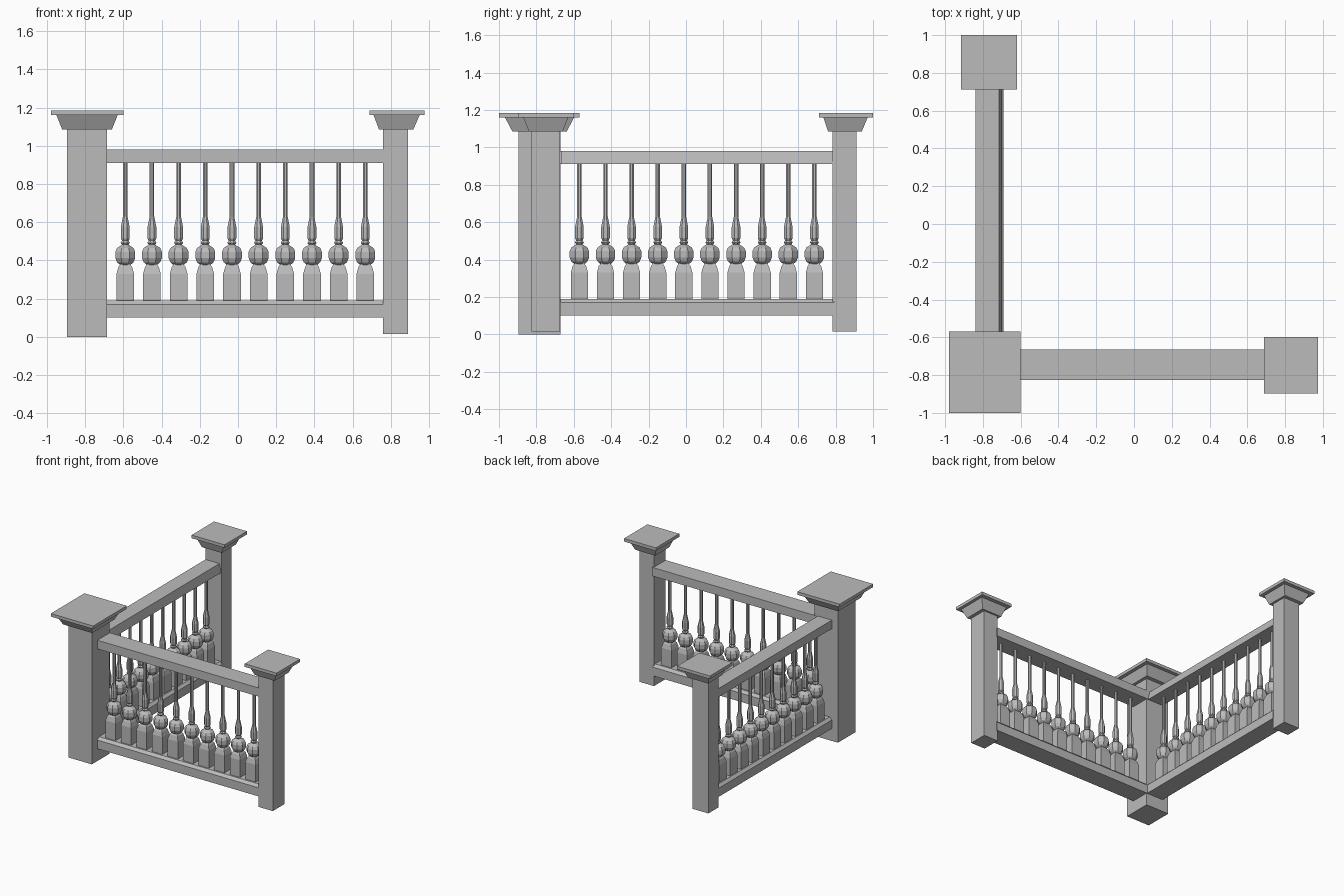
import bpy, bmesh, math

if "Cube" in bpy.data.objects:
    bpy.data.objects.remove(bpy.data.objects["Cube"])

stone = bpy.data.materials.new("grey stone")
stone.diffuse_color = (0.5, 0.5, 0.5, 1)
stone.use_nodes = True
stone.node_tree.nodes["Principled BSDF"].inputs["Base Color"].default_value = stone.diffuse_color


def loft(bm, rings):
    """Skin a list of equal-length closed point rings and cap the ends."""
    loops = [[bm.verts.new(p) for p in ring] for ring in rings]
    n = len(loops[0])
    for a, b in zip(loops, loops[1:]):
        for i in range(n):
            j = (i + 1) % n
            bm.faces.new((a[i], a[j], b[j], b[i]))
    bm.faces.new(loops[0][::-1])
    bm.faces.new(loops[-1])


def finish(name, bm):
    bmesh.ops.recalc_face_normals(bm, faces=bm.faces[:])
    mesh = bpy.data.meshes.new(name)
    bm.to_mesh(mesh)
    bm.free()
    mesh.materials.append(stone)
    obj = bpy.data.objects.new(name, mesh)
    bpy.context.collection.objects.link(obj)
    return obj


def rect(cx, cy, hx, hy, z):
    return [(cx - hx, cy - hy, z), (cx + hx, cy - hy, z),
            (cx + hx, cy + hy, z), (cx - hx, cy + hy, z)]


def post(name, shaft, flare_low, flare_high, slab, z0):
    """Each section is (centre x, centre y, half x, half y)."""
    bm = bmesh.new()
    loft(bm, [rect(*shaft, z0), rect(*shaft, 1.09)])
    loft(bm, [rect(*flare_low, 1.085), rect(*flare_high, 1.16)])
    loft(bm, [rect(*slab, 1.16), rect(*slab, 1.185)])
    finish(name, bm)


def ngon(r, n, z):
    """Regular ring with a flat side facing front, r = apothem."""
    c = r / math.cos(math.pi / n)
    return [(c * math.cos((2 * i + 1) * math.pi / n),
             c * math.sin((2 * i + 1) * math.pi / n), z) for i in range(n)]


# Posts with flared caps
post("corner_post", (-0.79, -0.783, 0.105, 0.113), (-0.79, -0.783, 0.13, 0.145),
     (-0.79, -0.783, 0.16, 0.185), (-0.79, -0.785, 0.19, 0.215), 0.0)
post("right_post", (0.825, -0.75, 0.065, 0.075), (0.828, -0.75, 0.09, 0.09),
     (0.83, -0.75, 0.12, 0.12), (0.832, -0.748, 0.143, 0.15), 0.015)
post("back_post", (-0.767, 0.847, 0.072, 0.064), (-0.767, 0.85, 0.09, 0.09),
     (-0.767, 0.853, 0.12, 0.118), (-0.767, 0.856, 0.148, 0.144), 0.015)


def rail(name, profile, along_x, start, end):
    """Extrude a (side, z) profile along x or y."""
    bm = bmesh.new()
    loft(bm, [[(t, s, z) if along_x else (s, t, z) for s, z in profile]
              for t in (start, end)])
    finish(name, bm)


# Bottom rails have a chamfered upper edge
def bottom_profile(a, b):
    return [(a, 0.10), (b, 0.10), (b, 0.17), (b - 0.02, 0.19), (a + 0.02, 0.19), (a, 0.17)]


rail("front_top_rail", [(-0.825, 0.91), (-0.665, 0.91), (-0.665, 0.98), (-0.825, 0.98)],
     True, -0.70, 0.77)
rail("front_bottom_rail", bottom_profile(-0.825, -0.668), True, -0.70, 0.77)
rail("side_top_rail", [(-0.84, 0.91), (-0.70, 0.91), (-0.715, 0.98), (-0.84, 0.98)],
     False, -0.68, 0.79)
rail("side_bottom_rail", bottom_profile(-0.84, -0.69), False, -0.68, 0.79)

# Baluster: square base block, faceted ball, slim vase and stem
bm = bmesh.new()
loft(bm, [ngon(r, 4, z) for r, z in [(0.046, 0.185), (0.046, 0.33), (0.036, 0.365), (0.022, 0.385)]])
loft(bm, [ngon(r, 8, z) for r, z in [
    (0.025, 0.375), (0.043, 0.39), (0.052, 0.412), (0.052, 0.445),
    (0.043, 0.465), (0.024, 0.477), (0.017, 0.482), (0.024, 0.492),
    (0.017, 0.503), (0.023, 0.515), (0.023, 0.575), (0.012, 0.63), (0.012, 0.915)]])
first = finish("front_baluster", bm)
first.location = (-0.59, -0.746, 0)


def baluster(name, x, y):
    obj = bpy.data.objects.new(name, first.data)
    obj.location = (x, y, 0)
    bpy.context.collection.objects.link(obj)


for i in range(10):
    if i:
        baluster("front_baluster", -0.59 + i * 0.1396, -0.746)
    baluster("side_baluster", -0.766, -0.57 + i * 0.1396)
